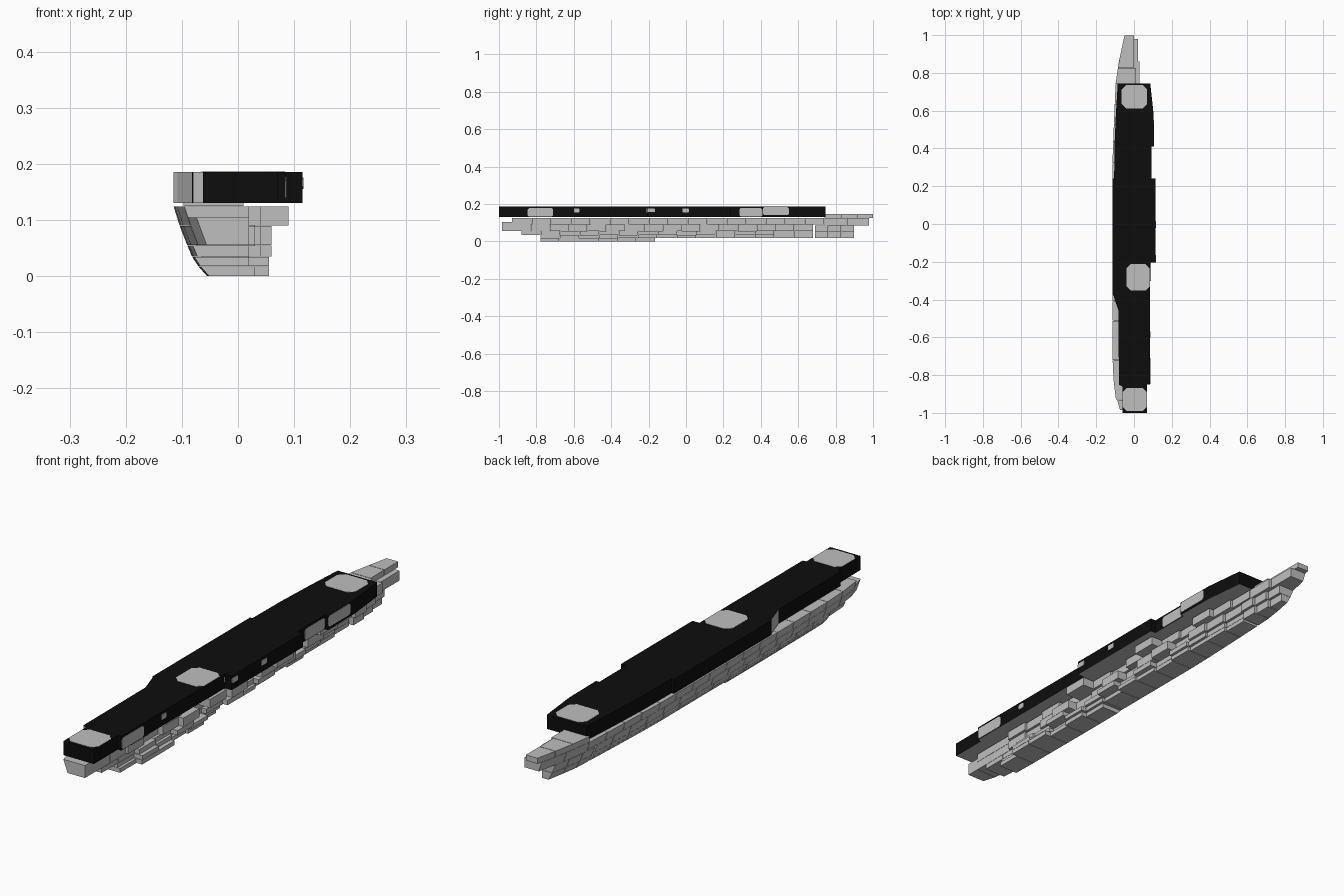
import bpy, bmesh

cube = bpy.data.objects.get("Cube")
if cube:
    bpy.data.objects.remove(cube, do_unlink=True)


def material(name, rgb):
    m = bpy.data.materials.new(name)
    m.use_nodes = True
    m.diffuse_color = (*rgb, 1)
    m.node_tree.nodes["Principled BSDF"].inputs["Base Color"].default_value = (*rgb, 1)
    return m


GREY = material("light grey", (0.52, 0.52, 0.52))
BLACK = material("deck black", (0.004, 0.004, 0.004))


def finish(bm, name, *mats):
    bmesh.ops.recalc_face_normals(bm, faces=bm.faces)
    mesh = bpy.data.meshes.new(name)
    bm.to_mesh(mesh)
    bm.free()
    for m in mats:
        mesh.materials.append(m)
    obj = bpy.data.objects.new(name, mesh)
    bpy.context.collection.objects.link(obj)
    return obj


def prism(bm, lower, upper):
    """Closed solid between two matching rings of points."""
    a = [bm.verts.new(p) for p in lower]
    b = [bm.verts.new(p) for p in upper]
    bm.faces.new(a)
    bm.faces.new(b)
    for i in range(len(a)):
        j = (i + 1) % len(a)
        bm.faces.new((a[i], a[j], b[j], b[i]))


def lerp(table, t):
    for (t0, v0), (t1, v1) in zip(table, table[1:]):
        if t <= t1:
            return v0 + (v1 - v0) * max(0, (t - t0) / (t1 - t0))
    return table[-1][1]


# Outer side of the hull: waterline shape, and inset towards the keel
WATERLINE = [(-0.985, -0.08), (-0.9, -0.104), (-0.75, -0.113), (-0.4, -0.115),
             (0.3, -0.115), (0.5, -0.108), (0.75, -0.097), (0.86, -0.08), (1, -0.05)]
INSET = [(0, 0.06), (0.015, 0.046), (0.035, 0.033), (0.08, 0.014), (0.125, 0)]


def side(y, z):
    return lerp(WATERLINE, y) + lerp(INSET, z)


def block(bm, y0, y1, z0, z1, right):
    g = 0.001
    y0, y1, z0, z1 = y0 + g, y1 - g, z0 + g / 2, z1 - g / 2

    def ring(z):
        return [(side(y0, z), y0, z), (right, y0, z), (right, y1, z), (side(y1, z), y1, z)]
    prism(bm, ring(z0), ring(z1))


def row(name, y0, y1, z0, z1, rights):
    """Row of hull blocks; rights are inboard limits in hundredths."""
    bm = bmesh.new()
    step = (y1 - y0) / len(rights)
    for i, r in enumerate(rights):
        block(bm, y0 + i * step, y0 + (i + 1) * step, z0, z1, r / 100)
    finish(bm, name, GREY)


# Hull rows from keel to top
row("keel_blocks", -0.78, -0.165, 0, 0.018, [3, 5.5, 5.5, 3, 4, 2])
row("bilge_blocks", -0.78, 0.68, 0.018, 0.035,
    [2, 5.5, 4, 2, 5, 3, 2, 4, 3, 2, 3, 2, 2, 1])
row("lower_blocks", -0.88, 0.68, 0.035, 0.055,
    [2, 2, 4, 3, 6, 2, 4, 6, 3, 5, 2, 4, 3, 2, 1])
row("middle_blocks", -0.93, 0.68, 0.055, 0.09,
    [2, 2, 3, 2, 4, 6, 2, 3, 6, 2, 5, 6, 2, 4, 3, 2])
row("upper_blocks", -0.93, 0.74, 0.09, 0.125,
    [2, 2, 4, 3, 4, 2, 9, 4, 3, 5, 9, 4, 3, 6, 4, 3])
row("stern_block", -0.985, -0.93, 0.055, 0.105, [2])

# Bow blocks
row("bow_lower_blocks", 0.69, 0.9, 0.018, 0.05, [2, 1, 0])
row("bow_middle_blocks", 0.69, 0.9, 0.05, 0.085, [3, 2, 1])
row("bow_upper_blocks", 0.74, 0.98, 0.085, 0.125, [3, 2])
row("bow_deck", 0.74, 1.0, 0.125, 0.148, [1, 0, 0])

# Flight deck slab, black with a grey underside and grey forward-facing steps
BASE, TOP = 0.13, 0.186
RIM = [(-0.062, -1), (0.07, -1), (0.07, -0.85), (0.085, -0.85), (0.085, -0.205),
       (0.115, -0.205), (0.115, 0.24), (0.092, 0.24), (0.092, 0.41), (0.106, 0.41),
       (0.104, 0.58), (0.086, 0.745), (-0.086, 0.745), (-0.096, 0.58), (-0.103, 0.42),
       (-0.105, 0.24), (-0.115, 0.24), (-0.115, -0.37), (-0.108, -0.38),
       (-0.082, -0.46), (-0.08, -0.85), (-0.062, -0.86)]
bm = bmesh.new()
prism(bm, [(x, y, BASE) for x, y in RIM], [(x, y, TOP) for x, y in RIM])
bmesh.ops.recalc_face_normals(bm, faces=bm.faces)
bm.normal_update()
for f in bm.faces:
    c = f.calc_center_median()
    step_face = f.normal.y < -0.2 and c.x < -0.05
    f.material_index = 1 if f.normal.z < -0.5 or step_face else 0
finish(bm, "flight_deck", BLACK, GREY)


def outline(u0, u1, v0, v1):
    """Rectangle with clipped corners."""
    c = 0.18 * min(u1 - u0, v1 - v0)
    return [(u0 + c, v0), (u1 - c, v0), (u1, v0 + c), (u1, v1 - c),
            (u1 - c, v1), (u0 + c, v1), (u0, v1 - c), (u0, v0 + c)]


# Bare patches on top of the deck
T = 0.001
for name, x0, x1, y0, y1 in [("bow_patch", -0.065, 0.07, 0.612, 0.735),
                             ("middle_patch", -0.04, 0.084, -0.352, -0.213),
                             ("stern_patch", -0.061, 0.069, -0.99, -0.868)]:
    bm = bmesh.new()
    pts = outline(x0, x1, y0, y1)
    prism(bm, [(x, y, TOP - T) for x, y in pts], [(x, y, TOP + T) for x, y in pts])
    finish(bm, name, GREY)

# Bare patches on the inboard wall of the deck
for i, (x, y0, y1, z0, z1) in enumerate([
        (0.085, -0.848, -0.71, 0.132, 0.178), (0.085, -0.6, -0.57, 0.155, 0.176),
        (0.085, -0.21, -0.206, 0.155, 0.176), (0.115, -0.204, -0.165, 0.156, 0.176),
        (0.115, -0.02, 0.015, 0.155, 0.176), (0.092, 0.285, 0.409, 0.132, 0.178),
        (0.105, 0.411, 0.55, 0.14, 0.184)]):
    bm = bmesh.new()
    pts = outline(y0, y1, z0, z1)
    prism(bm, [(x - T, y, z) for y, z in pts], [(x + 1.5 * T, y, z) for y, z in pts])
    finish(bm, f"wall_patch_{i + 1}", GREY)
